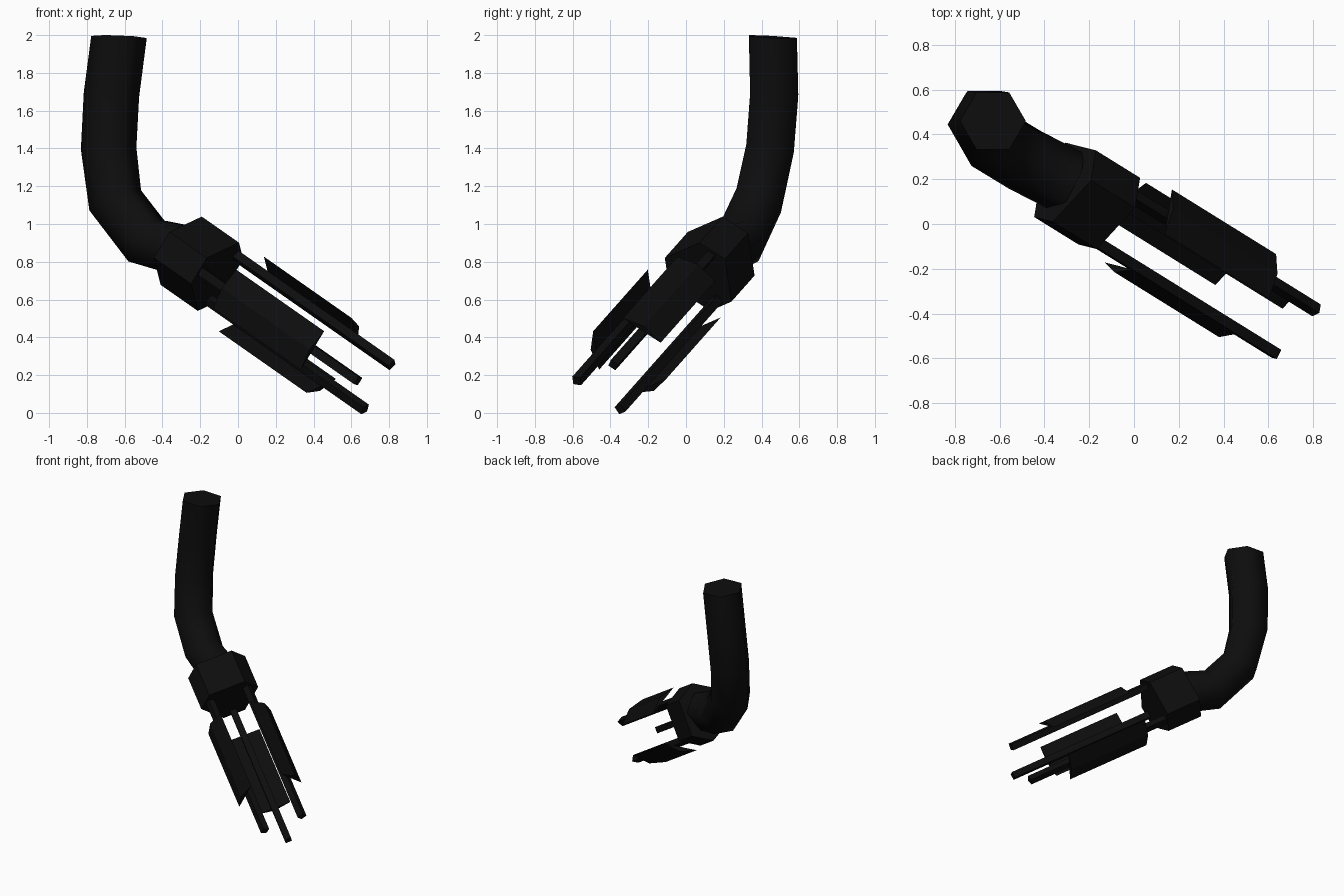
import bpy
import bmesh
from math import cos, sin, radians, tau
from mathutils import Matrix, Vector

old = bpy.data.objects.get("Cube")
if old:
    bpy.data.objects.remove(old, do_unlink=True)

black = bpy.data.materials.new("matte_black")
black.use_nodes = True
black.diffuse_color = (0.004, 0.004, 0.004, 1)
black.node_tree.nodes["Principled BSDF"].inputs["Base Color"].default_value = black.diffuse_color

# Claw frame: local z runs along the fingers, origin between the finger tips
axis = Vector((0.73, -0.453, -0.511)).normalized()
out = Vector((0.63, 0.35, 0.69))
out = (out - axis * out.dot(axis)).normalized()
side = axis.cross(out)
frame = Matrix.Translation((0.708, -0.438, 0.147)) @ Matrix((out, side, axis)).transposed().to_4x4()


def loft(name, rings):
    """Skin a list of equal-sized rings into a closed solid."""
    bm = bmesh.new()
    loops = [[bm.verts.new(p) for p in ring] for ring in rings]
    n = len(loops[0])
    for a, b in zip(loops, loops[1:]):
        for i in range(n):
            j = (i + 1) % n
            bm.faces.new((a[i], a[j], b[j], b[i]))
    bm.faces.new(loops[0][::-1])
    bm.faces.new(loops[-1])
    bmesh.ops.recalc_face_normals(bm, faces=bm.faces)
    mesh = bpy.data.meshes.new(name)
    bm.to_mesh(mesh)
    bm.free()
    mesh.materials.append(black)
    obj = bpy.data.objects.new(name, mesh)
    bpy.context.collection.objects.link(obj)
    return obj


def prism(name, outline, start, end, turn=0):
    """Extrude an outline along the claw axis, turned about it."""
    spin = frame @ Matrix.Rotation(radians(turn), 4, 'Z')
    return loft(name, [[spin @ Vector((x, y, z)) for x, y in outline] for z in (start, end)])


def polar(radius, degrees):
    return radius * cos(radians(degrees)), radius * sin(radians(degrees))


# Bent hexagonal arm
path = [Vector(p) for p in (
    (-0.63, 0.46, 1.99), (-0.67, 0.467, 1.685), (-0.685, 0.445, 1.4),
    (-0.65, 0.385, 1.125), (-0.485, 0.285, 0.91), (-0.29, 0.185, 0.86))]
rings = []
for i, p in enumerate(path):
    tangent = (path[max(i - 1, 0)] - path[min(i + 1, len(path) - 1)]).normalized()
    if i == 0:
        tangent = Vector((0.04, 0.06, 1)).normalized()
    tilt = Vector((0, 0, 1)).rotation_difference(tangent)
    rings.append([p + tilt @ Vector((0.147 * cos(k * tau / 6), 0.147 * sin(k * tau / 6), 0))
                  for k in range(6)])
arm = loft("arm", rings)
bpy.context.view_layer.objects.active = arm
arm.select_set(True)
bpy.ops.object.shade_smooth_by_angle(angle=radians(62))
arm.select_set(False)

# Wrist collar: triangle with cut corners, one corner per finger
collar = [polar(0.215, turn + half) for turn in (0, 120, 240) for half in (-22, 22)]
prism("wrist_collar", collar, -1.4, -1.13)

# Three fingers, each a square rod with a ridged guard outside it
rod = [(0.16 + a * 0.023, b * 0.023) for a, b in ((-1, -1), (1, -1), (1, 1), (-1, 1))]
guard = [polar(0.233, a) for a in (-31, 0, 31)]
for label, turn in (("upper", 0), ("front", 120), ("lower", 240)):
    prism(label + "_finger_rod", rod, -1.25, 0, turn)
    prism(label + "_finger_guard", guard, -0.943, -0.306, turn)
